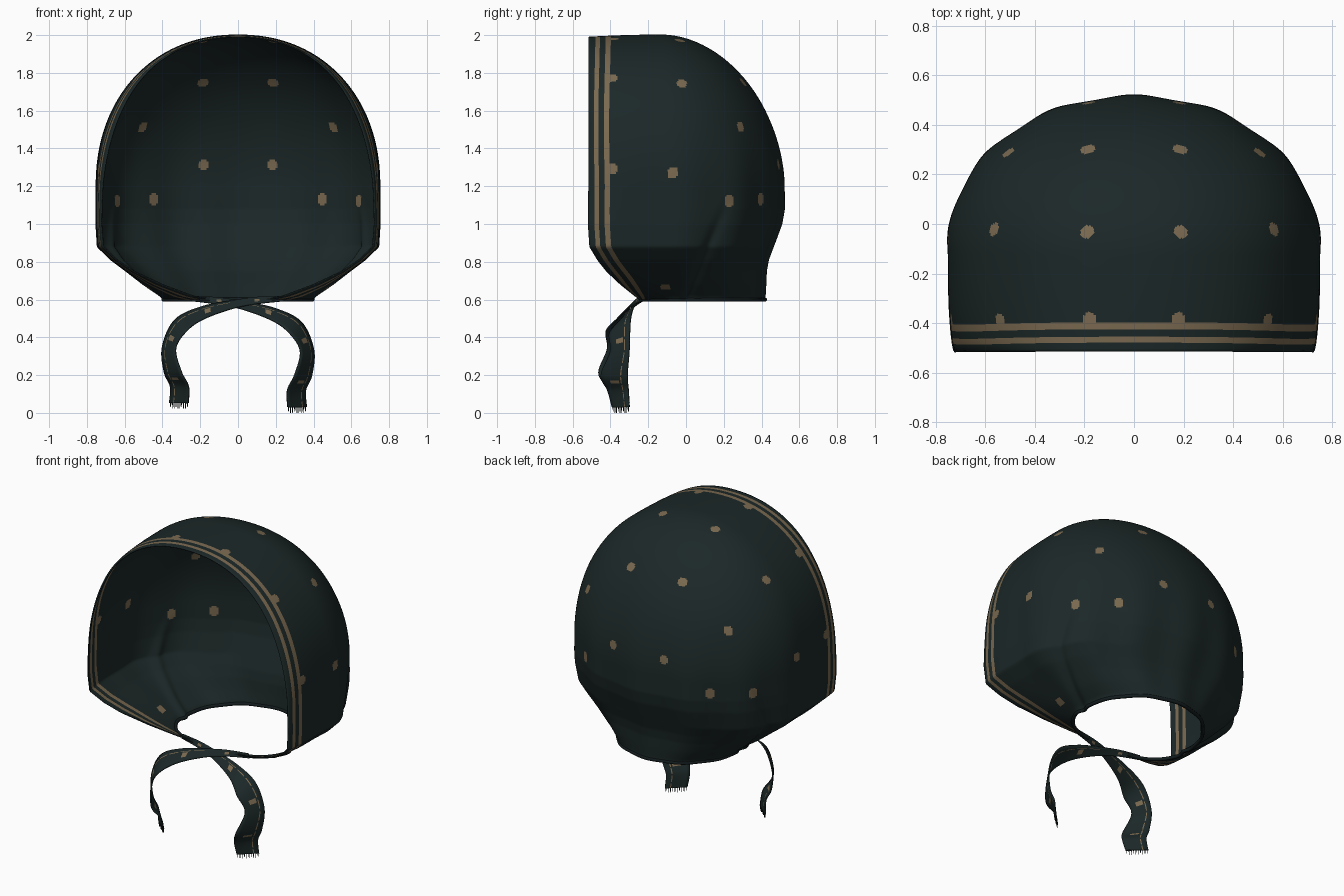
import bpy, math
from mathutils import Vector

if "Cube" in bpy.data.objects:
    bpy.data.objects.remove(bpy.data.objects["Cube"])


def material(name, rgb):
    m = bpy.data.materials.new(name)
    m.diffuse_color = (*rgb, 1)
    m.use_nodes = True
    m.node_tree.nodes["Principled BSDF"].inputs["Base Color"].default_value = m.diffuse_color
    return m


GREEN = material("dark green cloth", (0.0115, 0.0205, 0.0205))
TAN = material("tan print", (0.195, 0.142, 0.080))
DARK = material("dark piping", (0.007, 0.012, 0.013))


def make_object(name, verts, faces, slots, mats, thickness, mirror=False):
    me = bpy.data.meshes.new(name)
    me.from_pydata(verts, [], faces)
    for m in mats:
        me.materials.append(m)
    for p, s in zip(me.polygons, slots):
        p.material_index = s
        p.use_smooth = True
    ob = bpy.data.objects.new(name, me)
    bpy.context.collection.objects.link(ob)
    if mirror:
        ob.modifiers.new("mirror", 'MIRROR').use_clip = True
    sol = ob.modifiers.new("thickness", 'SOLIDIFY')
    sol.thickness, sol.offset = thickness, 0
    return ob


def grid_faces(rows, cols):
    return [(i * cols + j, i * cols + j + 1, (i + 1) * cols + j + 1, (i + 1) * cols + j)
            for i in range(rows - 1) for j in range(cols - 1)]


# --- Hood: horizontal U-shaped sections, from the neck up to the crown
# z, half width, front edge x, front edge y, back y
LOWER = [(0.60, 0.40, 0.15, -0.24, 0.415), (0.62, 0.415, 0.24, -0.27, 0.415),
         (0.68, 0.50, 0.40, -0.345, 0.418), (0.75, 0.59, 0.55, -0.42, 0.42),
         (0.81, 0.67, 0.64, -0.468, 0.43), (0.88, 0.742, 0.712, -0.51, 0.455),
         (1.00, 0.75, 0.722, -0.518, 0.50), (1.08, 0.75, 0.720, -0.518, 0.515),
         (1.20, 0.75, 0.715, -0.515, 0.515)]
STRIPES = [0, 0.012, 0.036, 0.060, 0.090, 0.118]


def section_shape(z):
    if z >= 1.2:
        t = min(1, (z - 1.2) / 0.8)
        w = 0.75 * (1 - t ** 2.15) ** (1 / 2.15)
        yb = -0.13 + 0.645 * (1 - t ** 1.9) ** (1 / 1.9)
        return w, w * (0.953 - 0.03 * math.sin(math.pi * t)), -0.515, -0.10 - 0.03 * t, yb
    for a, b in zip(LOWER, LOWER[1:]):
        if z <= b[0] + 1e-6:
            k = (z - a[0]) / (b[0] - a[0])
            w, xf, yf, yb = [p + (q - p) * k for p, q in zip(a[1:], b[1:])]
            return w, xf, yf, -0.10 + 0.10 * max(0, 0.88 - z) / 0.28, yb


def section(z, n):
    w, xf, yf, ym, yb = section_shape(z)
    pts = []
    for i in range(61):                       # front edge to widest point
        a = math.pi / 2 * i / 60
        pts.append((xf + (w - xf) * math.sin(a), ym - (ym - yf) * math.cos(a)))
    for i in range(1, 101):                   # widest point to centre back
        a = math.pi / 2 * i / 100
        c = max(0, math.cos(a)) if i < 100 else 0
        pts.append((w * c ** 0.98, ym + (yb - ym) * math.sin(a) ** 0.98))
    cum = [0]
    for p, q in zip(pts, pts[1:]):
        cum.append(cum[-1] + math.dist(p, q))
    d0, total = STRIPES[-1], cum[-1]
    targets = STRIPES + [d0 + (total - d0) * i / n for i in range(1, n + 1)]
    out, k = [], 0
    for d in targets:
        while k < len(pts) - 2 and cum[k + 1] < d:
            k += 1
        f = min(1, (d - cum[k]) / max(1e-9, cum[k + 1] - cum[k]))
        x = pts[k][0] + (pts[k + 1][0] - pts[k][0]) * f
        y = pts[k][1] + (pts[k + 1][1] - pts[k][1]) * f
        # soft gathers rising from the neck, and one deeper pleat each side
        s = d / total
        fade = max(0, 1 - abs(z - 0.9) / 0.65)
        r = 1 + 0.016 * fade * math.sin(math.pi * min(1, s * 1.4) / 2) ** 2 * math.cos(9 * math.pi * (1 - s))
        if x > 0.2 and z < 1.15:
            g = (y - 0.42 * (z - 0.6)) / 0.03
            r -= 0.05 * (1.15 - z) / 0.55 * math.exp(-g * g)
        drop = 0.012 * (max(0, -0.13 - y) / 0.39) ** 2 * max(0, (z - 1.5) / 0.5)
        out.append(Vector((x * r, y * r if s > 0.3 else y, z - drop)))
    out[-1].x = 0
    return out


levels = [0.6 + 0.6 * i / 65 for i in range(65)]
levels += [1.2 + 0.8 * math.sin(math.pi / 2 * i / 115) for i in range(116)]
rings = [section(z, 130) for z in levels]
cols = len(rings[0])
verts = [v for r in rings for v in r]
faces = grid_faces(len(rings), cols)
centres = [(verts[f[0]] + verts[f[1]] + verts[f[2]] + verts[f[3]]) / 4 for f in faces]
slots = [1 if i % (cols - 1) in (2, 4) else 0 for i in range(len(faces))]

# printed dots: nearest cloth point to each spot
DOTS = [(0.19, 0.31, 1.76), (0.51, 0.29, 1.52), (0.19, -0.03, 1.96), (0.56, -0.02, 1.74),
        (0.185, 0.49, 1.31), (0.45, 0.39, 1.13), (0.74, -0.07, 1.27), (0.63, 0.22, 1.12),
        (0.18, -0.385, 1.98), (0.51, -0.385, 1.75), (0.73, -0.385, 1.29), (0.48, -0.11, 0.67)]
for d in DOTS:
    d = Vector(d)
    c = min(centres, key=lambda p: (p - d).length_squared)
    for i, p in enumerate(centres):
        q = p - c
        if q.x ** 2 + q.y ** 2 + (q.z * 0.85) ** 2 < 0.0275 ** 2:
            slots[i] = 1

make_object("hood", verts, faces, slots, [GREEN, TAN], 0.006, mirror=True)

# --- Piping along the neck
rim = rings[0] + [Vector((-p.x, p.y, p.z)) for p in reversed(rings[0][:-1])]
cu = bpy.data.curves.new("neck_piping", 'CURVE')
cu.dimensions = '3D'
cu.bevel_depth = 0.011
cu.bevel_resolution = 2
sp = cu.splines.new('POLY')
sp.points.add(len(rim) - 1)
for p, v in zip(sp.points, rim):
    p.co = (*v, 1)
cu.materials.append(DARK)
bpy.context.collection.objects.link(bpy.data.objects.new("neck_piping", cu))

# --- Ties: position and half-width direction along the ribbon
TIE = [(-0.24, -0.23, 0.605, 0.005, 0.00, 0.014), (-0.10, -0.25, 0.592, 0.00, 0.01, 0.018),
       (0.03, -0.275, 0.567, -0.005, 0.02, 0.022), (0.19, -0.315, 0.52, 0.005, 0.035, 0.033),
       (0.305, -0.35, 0.45, 0.03, 0.055, 0.03), (0.365, -0.35, 0.33, 0.035, 0.05, 0.005),
       (0.345, -0.38, 0.20, 0.045, 0.07, 0.0), (0.31, -0.36, 0.12, 0.048, 0.055, 0.0),
       (0.313, -0.345, 0.03, 0.05, 0.045, 0.0)]


def spline(pts, steps):
    p = [pts[0]] + pts + [pts[-1]]
    out = []
    for i in range(1, len(p) - 2):
        for s in range(steps):
            t = s / steps
            out.append([0.5 * (2 * b + (c - a) * t + (2 * a - 5 * b + 4 * c - d) * t * t
                               + (3 * b - a - 3 * c + d) * t ** 3)
                        for a, b, c, d in zip(*p[i - 1:i + 3])])
    return out + [list(pts[-1])]


ACROSS = [-1, -0.7, -0.35, 0, 0.35, 0.47, 0.56, 1]
for side, name in ((1, "right"), (-1, "left")):
    path = spline(TIE, 10)
    verts, slots = [], []
    for i, (x, y, z, wx, wy, wz) in enumerate(path):
        k = i / (len(path) - 1)
        dy = -0.018 * math.sin(math.pi * k) if side < 0 else 0
        dz = 0.022 * k if side < 0 else 0
        for a in ACROSS:
            verts.append(Vector((side * (x + a * wx), y + dy + a * wy, z + dz + a * wz)))
    n = len(ACROSS)
    for i in range(len(path) - 1):
        for j in range(n - 1):
            dot = i % 18 in (9, 10) and j in (2, 3)
            line = j == 5 and i > 20 and i % 5 != 0
            slots.append(1 if line or dot else 0)
    make_object(name + "_tie", verts, grid_faces(len(path), n), slots, [GREEN, TAN], 0.008)

    # fringe threads at the ribbon end
    a, b = verts[-n], verts[-1]
    fv, ff = [], []
    for i in range(10):
        p = a.lerp(b, (i + 0.3) / 10)
        q = a.lerp(b, (i + 0.7) / 10)
        drop = Vector((0, 0, 0.03 if i % 3 else 0.022))
        o = len(fv)
        fv += [p, q, (p + q) / 2 + (q - p) * 0.2 - drop, (p + q) / 2 - (q - p) * 0.2 - drop]
        ff.append((o, o + 1, o + 2, o + 3))
    make_object(name + "_fringe", fv, ff, [0] * len(ff), [DARK], 0.003)
